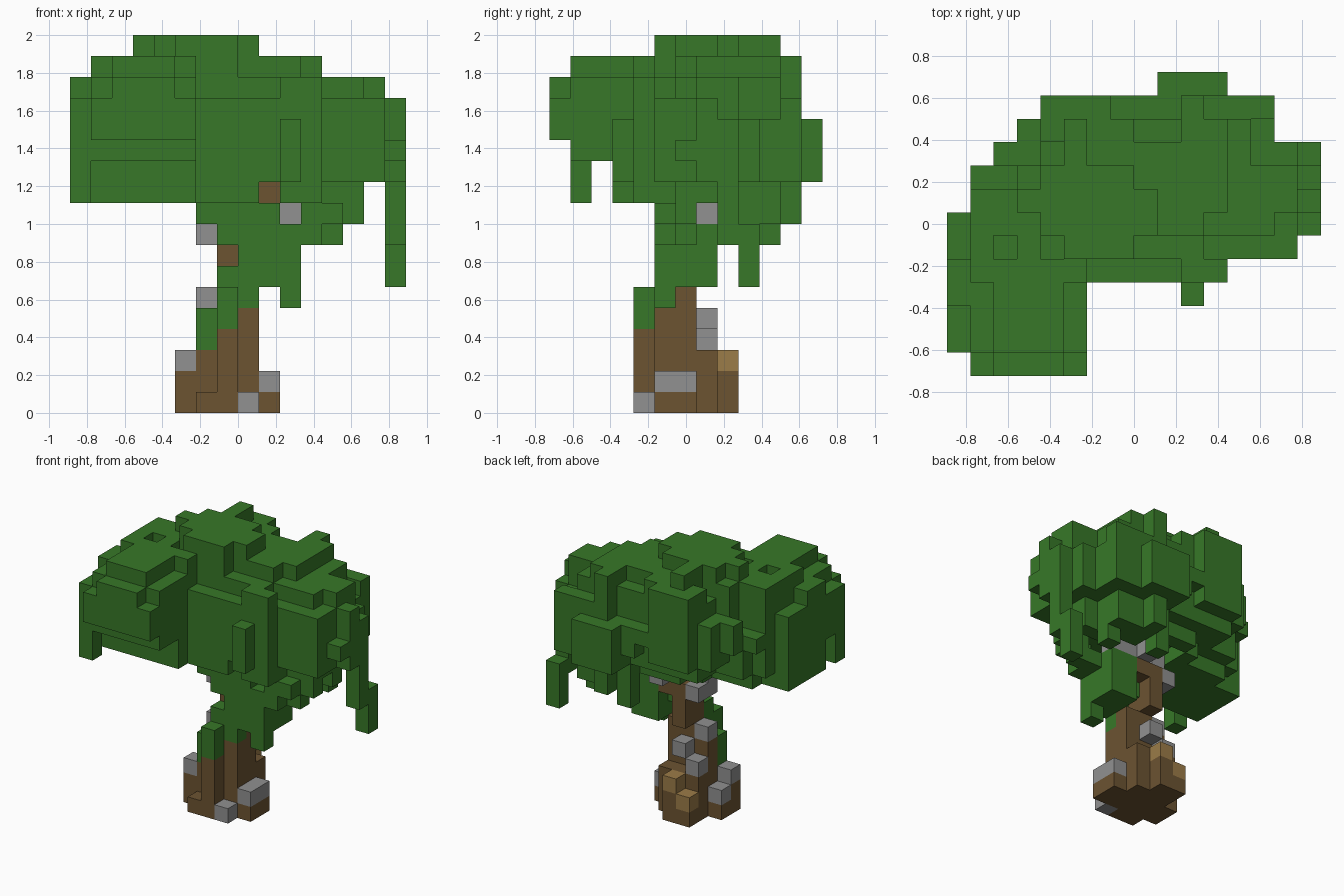
import bpy, bmesh, random
from mathutils import Vector

random.seed(7)
if "Cube" in bpy.data.objects:
    bpy.data.objects.remove(bpy.data.objects["Cube"])

U = 1 / 9                      # block size
ORIGIN = Vector((-8, -6.5, 0))  # grid corner in blocks
blocks = {}


def fill(part, xs, ys, zs):
    """Fill a box of blocks; each range is one index or an inclusive pair."""
    span = lambda r: range(r, r + 1) if isinstance(r, int) else range(r[0], r[1] + 1)
    for x in span(xs):
        for y in span(ys):
            for z in span(zs):
                blocks[x, y, z] = part


# Canopy outline: first and last block of each row from front to back
rows = [(1, 5), (0, 5), (0, 5), (0, 5), (0, 11), (0, 14), (0, 14),
        (1, 14), (1, 14), (2, 14), (3, 13), (4, 13), (9, 11)]
outline = {(x, y) for y, (a, b) in enumerate(rows) for x in range(a, b + 1)}


def depth(x, y):
    """Steps from a column to the edge of the canopy."""
    d = 1
    while all((x + dx, y + dy) in outline
              for dx in range(-d, d + 1) for dy in range(-d, d + 1)):
        d += 1
    return d


def underside(x, y, d):
    if y < 3:
        return 13 if y == 0 else 12
    if y == 12:
        return 11
    if d == 1 and (y > 6 or x > 11):
        return random.choice((11, 12, 12, 13) if x < 8 else (11, 11, 12))
    if (d == 2 and y > 7) or (6 <= x <= 8 and 6 <= y <= 8):
        return 11
    return 10


# Canopy dome: stepped top, ragged rim that curls under at the back
bumps = {}
for x, y in sorted(outline):
    d = depth(x, y)
    bump = bumps.setdefault((x // 2, y), random.choice((0, 0, 1)))
    rim = d == 1 and (y > 7 or x > 11)
    top = 13 if y == 12 else min(13 + d + bump - rim, 16 if x < 12 else 15)
    if y == 0 or (x, y) == (0, 1):
        top = 14
    fill("foliage", x, y, (underside(x, y, d), top))

# High spots along the shoulders of the dome
for xs, ys, top in [((2, 4), 0, 15), (1, 1, 15), ((2, 3), 1, 16), ((2, 4), (2, 3), 16),
                    (0, (3, 4), 15), ((4, 5), 4, 16), (1, (5, 7), 16), ((2, 3), (6, 7), 16),
                    (3, 8, 16), ((4, 6), 11, 16), ((4, 7), 10, 16), ((8, 10), (7, 9), 16),
                    (10, 6, 16), (11, 7, 16), (11, 10, 15), (13, 6, 15), (14, (7, 8), 15)]:
    fill("foliage", xs, ys, (13, top))

# Crown plate with an arm towards the back
for xs, ys in [((5, 7), 5), ((4, 8), 6), ((3, 8), 7), ((4, 7), 8), (5, (9, 10))]:
    fill("foliage", xs, ys, (15, 17))

# Lower lobes under the canopy
fill("foliage", (6, 12), 5, 9)
fill("foliage", (12, 13), (6, 8), (9, 11))
fill("foliage", (10, 12), (9, 10), (9, 11))
fill("foliage", 10, 11, (9, 11))
fill("foliage", 12, 9, 8)
fill("foliage", 9, 10, (8, 11))
fill("foliage", 12, 6, 8)
fill("foliage", (8, 11), (5, 6), 8)
fill("foliage", (9, 10), 7, 8)

# Right-hand rim and hanging strands
fill("foliage", 14, 7, (11, 13))
fill("foliage", 15, 6, 12)
fill("foliage", 15, 7, (11, 14))
fill("foliage", 15, 8, (8, 13))
fill("foliage", 15, 9, (6, 8))
fill("foliage", 0, 1, (10, 14))
fill("foliage", 10, 3, (11, 13))

# Vine climbing the front of the trunk
fill("foliage", (7, 9), 5, 8)
fill("foliage", (8, 10), (5, 6), 7)
fill("foliage", (9, 10), 7, 7)
fill("foliage", (7, 10), 5, 6)
fill("foliage", (9, 10), (6, 7), 6)
fill("foliage", 10, 5, 5)
fill("foliage", (7, 8), 5, 5)
fill("foliage", 7, 4, (4, 5))
fill("foliage", 6, 5, (3, 4))

# Trunk: wide rounded foot, narrowing upward
fill("trunk", (6, 8), 4, 0)
fill("trunk", (5, 9), (5, 6), 0)
fill("trunk", (6, 8), 7, 0)
fill("trunk", (6, 7), 8, 0)
fill("trunk", 5, 5, 1)
fill("trunk", (6, 8), (5, 7), (1, 2))
fill("trunk", 7, 8, 1)
fill("trunk", 7, 4, (1, 3))
fill("trunk", (7, 8), (5, 6), (3, 4))
fill("trunk", 6, 6, (3, 4))
fill("trunk", (7, 8), 6, 5)
fill("trunk", 7, (6, 7), (6, 8))
fill("trunk", 8, (6, 7), (8, 9))
fill("trunk", (8, 9), 6, 10)

# Stones and pale wood knots set into the trunk
for spot in [(8, 4, 0), (5, 5, 2), (5, 6, 1), (6, 7, 3), (7, 7, 4), (6, 6, 5),
             (6, 6, 8), (6, 7, 8), (6, 6, (9, 10)), (8, 8, 9), (9, 7, 9), (10, 7, 9)]:
    fill("stones", *spot)
fill("stones", 9, (5, 6), 1)
fill("wood_knots", 7, 8, 2)
fill("wood_knots", 6, 8, 1)

# Notches that expose the upper branch and the stone beside it
notches = [(9, y, 10) for y in (4, 5)] + [(10, y, 9) for y in (5, 6)]
notches += [(x, 7, 9) for x in (12, 13)]
for cell in notches:
    blocks.pop(cell, None)


def material(name, colour):
    mat = bpy.data.materials.new(name)
    mat.use_nodes = True
    mat.diffuse_color = (*colour, 1)
    mat.node_tree.nodes["Principled BSDF"].inputs["Base Color"].default_value = (*colour, 1)
    return mat


def build(part, mat):
    """Mesh only the exposed sides of one part's blocks."""
    bm = bmesh.new()
    for cell in [c for c, p in blocks.items() if p == part]:
        for axis in range(3):
            for side in (0, 1):
                near = list(cell)
                near[axis] += 2 * side - 1
                if tuple(near) in blocks:
                    continue
                a, b = (axis + 1) % 3, (axis + 2) % 3
                corners = []
                for s, t in ((0, 0), (1, 0), (1, 1), (0, 1)):
                    p = Vector(cell)
                    p[axis] += side
                    p[a] += s
                    p[b] += t
                    corners.append(bm.verts.new((p + ORIGIN) * U))
                bm.faces.new(corners if side else corners[::-1])
    bmesh.ops.remove_doubles(bm, verts=bm.verts, dist=U / 100)
    mesh = bpy.data.meshes.new(part)
    bm.to_mesh(mesh)
    bm.free()
    mesh.materials.append(mat)
    bpy.context.collection.objects.link(bpy.data.objects.new(part, mesh))


build("foliage", material("leaf green", (0.038, 0.187, 0.021)))
build("trunk", material("bark brown", (0.150, 0.087, 0.031)))
build("stones", material("stone grey", (0.282, 0.282, 0.282)))
build("wood_knots", material("pale wood", (0.330, 0.200, 0.065)))
